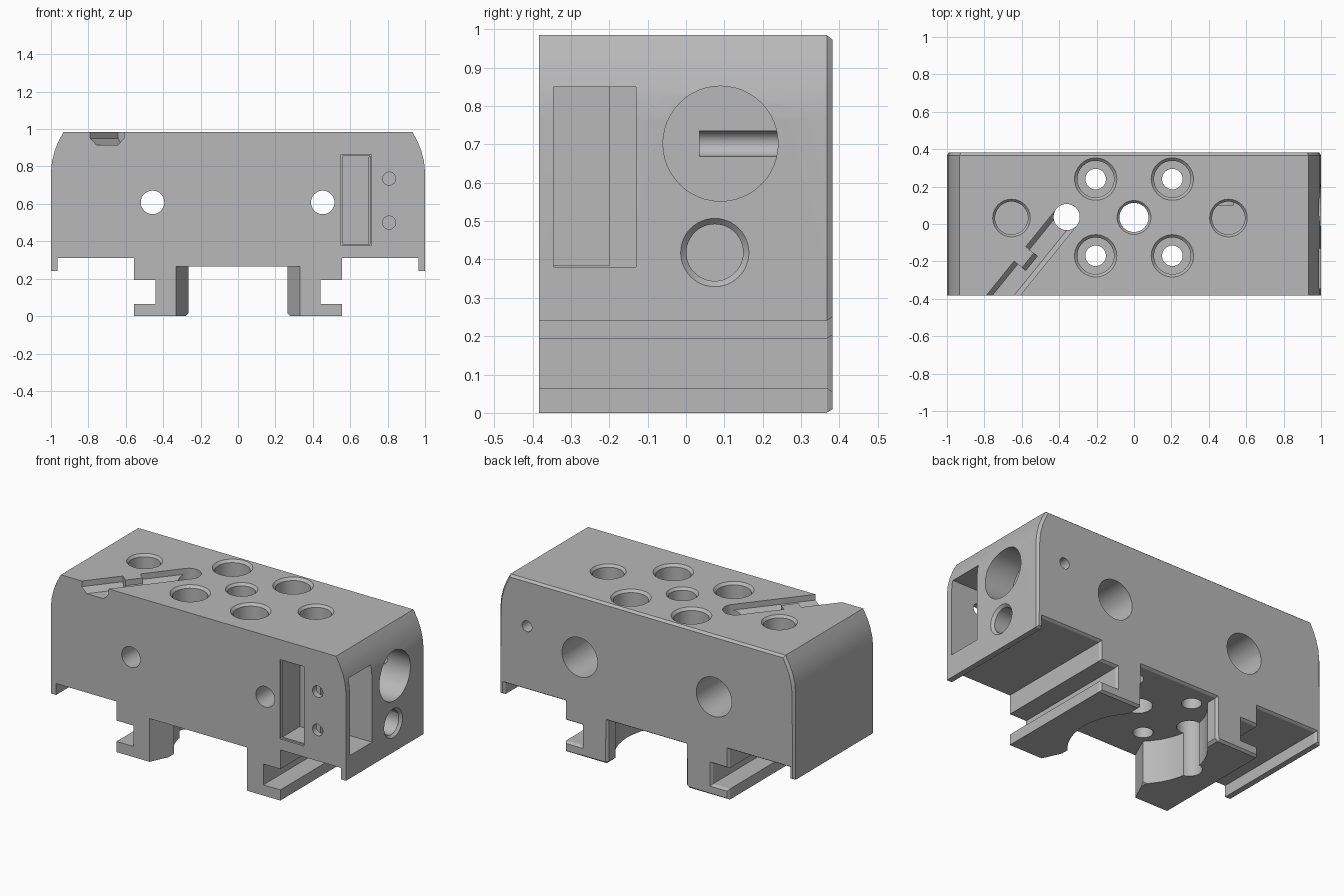
import bpy, bmesh
from math import pi, radians
from mathutils import Matrix

cube = bpy.data.objects.get("Cube")
if cube:
    bpy.data.objects.remove(cube, do_unlink=True)

grey = bpy.data.materials.new("plain grey")
grey.use_nodes = True
colour = (0.48, 0.48, 0.48, 1)
grey.diffuse_color = colour
grey.node_tree.nodes["Principled BSDF"].inputs["Base Color"].default_value = colour


def make(name, bm):
    bmesh.ops.recalc_face_normals(bm, faces=bm.faces)
    mesh = bpy.data.meshes.new(name)
    bm.to_mesh(mesh)
    bm.free()
    mesh.materials.append(grey)
    obj = bpy.data.objects.new(name, mesh)
    bpy.context.collection.objects.link(obj)
    return obj


def prism(pts, y0, y1, matrix=Matrix()):
    """Profile in x and z, extruded along y."""
    bm = bmesh.new()
    a, b = ([bm.verts.new(matrix @ Matrix.Translation((x, y, z)).translation)
             for x, z in pts] for y in (y0, y1))
    bm.faces.new(a)
    bm.faces.new(b)
    n = len(pts)
    for i in range(n):
        j = (i + 1) % n
        bm.faces.new((a[i], a[j], b[j], b[i]))
    return bm


def rect(x0, x1, z0, z1):
    return [(x0, z0), (x1, z0), (x1, z1), (x0, z1)]


# Body: mirrored rail-clamp profile with a chamfered back rim
half = [(0.265, 0.265), (0.265, 0.015), (0.28, 0), (0.555, 0), (0.555, 0.065),
        (0.44, 0.065), (0.44, 0.193), (0.555, 0.193), (0.555, 0.31), (0.965, 0.31),
        (0.965, 0.24), (1, 0.24), (1, 0.77), (0.994, 0.83), (0.98, 0.885),
        (0.958, 0.938), (0.932, 0.985)]
bm = prism(half + [(-x, z) for x, z in reversed(half)], -0.383, 0.367)
bmesh.ops.recalc_face_normals(bm, faces=bm.faces)
back = max(bm.faces, key=lambda f: f.calc_center_median().y)
bmesh.ops.inset_individual(bm, faces=[back], thickness=0.014, depth=0.015)
body = make("clamp_body", bm)


def cut(bm):
    tool = make("cutter", bm)
    tool.hide_render = True
    mod = body.modifiers.new("cut", 'BOOLEAN')
    mod.operation, mod.solver, mod.object = 'DIFFERENCE', 'EXACT', tool
    bpy.context.view_layer.objects.active = body
    bpy.ops.object.modifier_apply(modifier=mod.name)
    bpy.data.objects.remove(tool, do_unlink=True)


TURN = {'X': Matrix.Rotation(pi / 2, 4, 'Y'),
        'Y': Matrix.Rotation(-pi / 2, 4, 'X'),
        'Z': Matrix()}


def bore(axis, centre, r, start, end, r_end=None):
    """Cut a round hole; centre gives the two coordinates across the axis."""
    pos = list(centre)
    pos.insert('XYZ'.index(axis), (start + end) / 2)
    bm = bmesh.new()
    low, high = r, r if r_end is None else r_end
    if start > end:
        low, high = high, low
    bmesh.ops.create_cone(bm, cap_ends=True, segments=48, radius1=low, radius2=high,
                          depth=abs(end - start),
                          matrix=Matrix.Translation(pos) @ TURN[axis])
    cut(bm)


# Round clearance and flared front entry between the legs
bore('Z', (0, 0.03), 0.38, -0.1, 0.265)
flare = [(-0.335, -0.393), (0.335, -0.393), (0.265, -0.24), (-0.265, -0.24)]
cut(prism(flare, -0.265, 0.1, Matrix.Rotation(-pi / 2, 4, 'X')))

# Counterbored top holes
for x in (-0.205, 0.205):
    for y in (-0.17, 0.24):
        bore('Z', (x, y), 0.128, 1.0, 0.97, 0.098)
        bore('Z', (x, y), 0.098, 1.1, 0.62)
        bore('Z', (x, y), 0.055, 0.7, -0.1)

# Blind top holes, centre hole and groove-end hole
for x in (-0.655, 0.505):
    bore('Z', (x, 0.032), 0.113, 1.0, 0.97, 0.088)
    bore('Z', (x, 0.032), 0.088, 1.1, 0.7)
bore('Z', (0, 0.035), 0.103, 1.0, 0.97, 0.078)
bore('Z', (0, 0.035), 0.078, 1.1, -0.1)
bore('Z', (-0.36, 0.037), 0.07, 1.1, -0.1)

# Diagonal groove with a narrow neck part way along
place = Matrix.Translation((-0.36, 0.037, 0)) @ Matrix.Rotation(radians(141), 4, 'Z')
for left, y0, y1 in ((0.07, 0, 0.26), (0.015, 0.2, 0.4), (0.07, 0.36, 0.8)):
    groove = [(-0.07, 1.1), (left, 1.1), (left, 0.95), (left - 0.025, 0.916),
              (-0.045, 0.916), (-0.07, 0.95)]
    cut(prism(groove, y0, y1, place))

# Bolt holes from front to back, counterbored behind
for x in (-0.457, 0.453):
    bore('Y', (x, 0.608), 0.063, -0.5, 0.5)
    bore('Y', (x, 0.608), 0.12, 0.5, 0.1)

# Side pocket, bevelled front slot and their pin holes
cut(prism(rect(0.7, 1.1, 0.38, 0.85), -0.345, -0.13))
cut(prism(rect(0.56, 0.707, 0.385, 0.855), -0.5, -0.2))
cut(prism(rect(0.552, 0.715, 0.377, 0.863), -0.5, -0.37))
for z in (0.5, 0.735):
    bore('Y', (0.808, z), 0.035, -0.5, -0.3)

# Round side recesses and the pin hole from the back
bore('X', (0.09, 0.702), 0.15, 1.1, 0.81)
bore('Y', (0.81, 0.702), 0.033, 0.5, 0.035)
bore('X', (0.075, 0.418), 0.104, 1.015, 0.985, 0.074)
bore('X', (0.075, 0.418), 0.074, 1.1, 0.66)

# Smooth curved walls, keeping hard edges
bpy.ops.object.select_all(action='DESELECT')
body.select_set(True)
bpy.context.view_layer.objects.active = body
bpy.ops.object.shade_smooth_by_angle(angle=radians(25))
